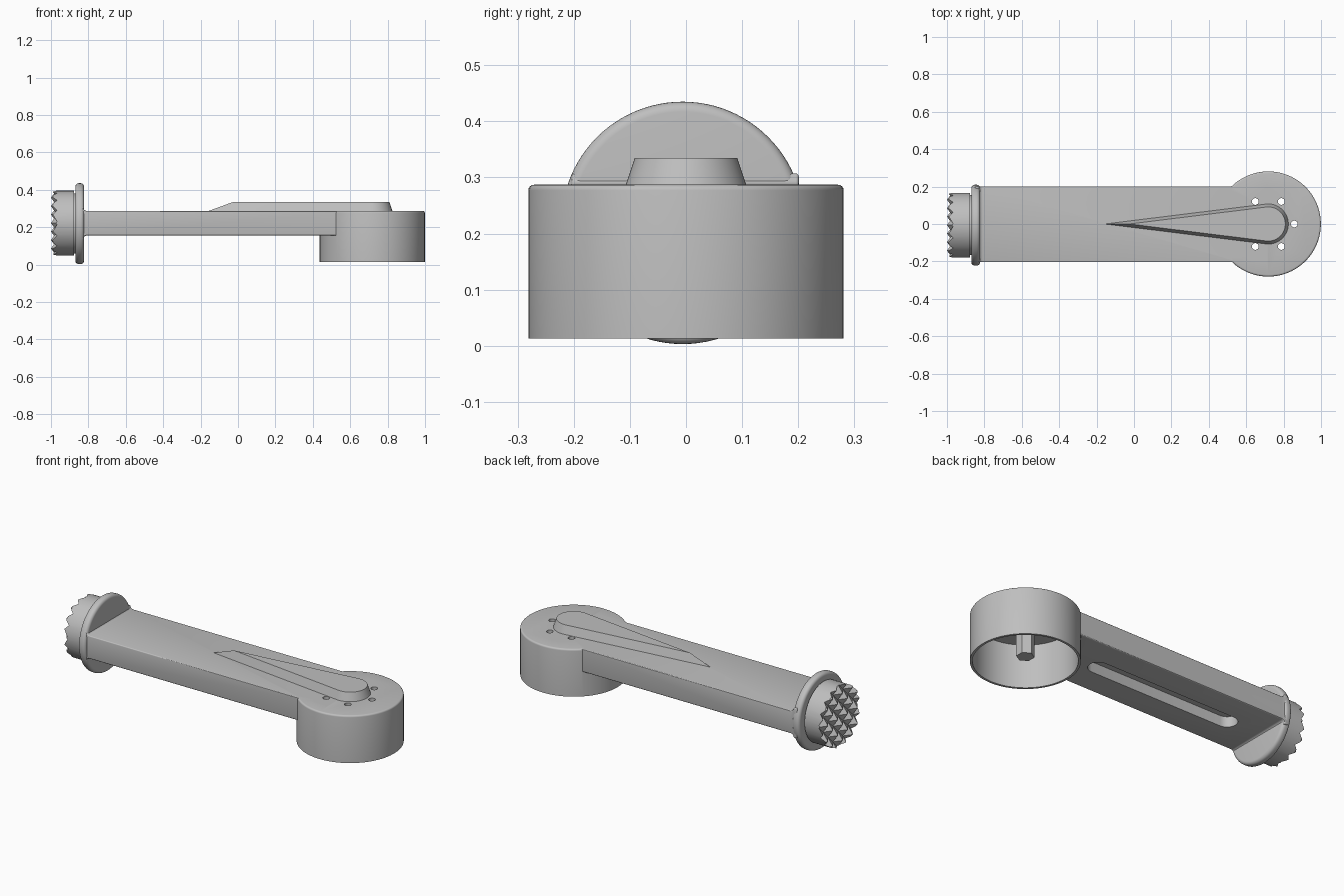
import bpy, bmesh, math
from mathutils import Matrix, Vector

old = bpy.data.objects.get("Cube")
if old:
    bpy.data.objects.remove(old, do_unlink=True)

grey = bpy.data.materials.new("plain grey")
grey.use_nodes = True
COLOUR = (0.52, 0.52, 0.52, 1)
grey.diffuse_color = COLOUR
grey.node_tree.nodes["Principled BSDF"].inputs["Base Color"].default_value = COLOUR


def finish(bm, name):
    bmesh.ops.recalc_face_normals(bm, faces=bm.faces)
    mesh = bpy.data.meshes.new(name)
    bm.to_mesh(mesh)
    bm.free()
    mesh.materials.append(grey)
    obj = bpy.data.objects.new(name, mesh)
    bpy.context.collection.objects.link(obj)
    return obj


def cylinder(name, start, end, radius, sides=96):
    """Closed cylinder between two points."""
    start, end = Vector(start), Vector(end)
    axis = end - start
    turn = axis.to_track_quat('Z', 'Y').to_matrix().to_4x4()
    bm = bmesh.new()
    bmesh.ops.create_cone(bm, cap_ends=True, segments=sides, radius1=radius,
                          radius2=radius, depth=axis.length,
                          matrix=Matrix.Translation((start + end) / 2) @ turn)
    return finish(bm, name)


def prism(name, outline, shift):
    """Extrude a flat outline along a vector."""
    bm = bmesh.new()
    face = bm.faces.new([bm.verts.new(p) for p in outline])
    new = bmesh.ops.extrude_face_region(bm, geom=[face])["geom"]
    bmesh.ops.translate(bm, vec=shift, verts=[v for v in new if isinstance(v, bmesh.types.BMVert)])
    return finish(bm, name)


def apply(obj, mod):
    bpy.context.view_layer.objects.active = obj
    bpy.ops.object.modifier_apply(modifier=mod.name)


def bevel(obj, width, segments=4):
    mod = obj.modifiers.new("round", 'BEVEL')
    mod.width, mod.segments = width, segments
    mod.limit_method, mod.angle_limit = 'ANGLE', math.radians(50)
    apply(obj, mod)


def combine(obj, other, operation):
    mod = obj.modifiers.new("combine", 'BOOLEAN')
    mod.object, mod.operation, mod.solver = other, operation, 'EXACT'
    apply(obj, mod)
    bpy.data.objects.remove(other, do_unlink=True)


def smooth(obj):
    bpy.ops.object.select_all(action='DESELECT')
    obj.select_set(True)
    bpy.context.view_layer.objects.active = obj
    bpy.ops.object.shade_smooth_by_angle(angle=math.radians(30))


CUP_X, TOP, UNDER, RIM = 0.718, 0.287, 0.155, 0.013
AXIS_Y, AXIS_Z = -0.006, 0.219

# Handle bar, flaring in side profile where it meets the flange
flare = [(0.02 * (1 - math.sin(a)), 0.02 * (1 - math.cos(a)))
         for a in (math.radians(15 * i) for i in range(7))]
upper = [(-0.828 + x, TOP + z) for x, z in flare]
lower = [(-0.828 + x, UNDER - z) for x, z in flare]
outline = ([(CUP_X, UNDER), (CUP_X, TOP)] + upper + [(-0.85, TOP + 0.02), (-0.85, UNDER - 0.02)]
           + lower[::-1])
handle = prism("handle", [(x, -0.204, z) for x, z in outline], (0, 0.405, 0))
bevel(handle, 0.008, 3)

# Cup shell: rounded top edge, hollow from below
body = cylinder("handle_and_cup", (CUP_X, 0, RIM), (CUP_X, 0, TOP), 0.281, 128)
bm = bmesh.new()
bm.from_mesh(body.data)
rim = [e for e in bm.edges if all(v.co.z > TOP - 0.01 for v in e.verts)]
bmesh.ops.bevel(bm, geom=rim, offset=0.01, segments=4, profile=0.5, affect='EDGES')
bm.to_mesh(body.data)
bm.free()
combine(body, handle, 'UNION')
combine(body, cylinder("cavity", (CUP_X, 0, -0.1), (CUP_X, 0, 0.262), 0.268, 128), 'DIFFERENCE')

# Five drain holes around the ridge
for i in range(-2, 3):
    a = math.radians(60 * i)
    x, y = CUP_X + 0.139 * math.cos(a), 0.139 * math.sin(a)
    combine(body, cylinder("hole", (x, y, 0.2), (x, y, 0.4), 0.018, 32), 'DIFFERENCE')

# Round-ended slot under the handle
slot = []
for centre, first in ((0.235, -90), (-0.615, 90)):
    for i in range(13):
        a = math.radians(first + 15 * i)
        slot.append((centre + 0.055 * math.cos(a), 0.055 * math.sin(a), 0.1))
combine(body, prism("slot", slot, (0, 0, 0.115)), 'DIFFERENCE')
smooth(body)

# Teardrop ridge with sloping sides
R, TIP = 0.108, 0.88
tangent = math.acos(-R / TIP)
drop = [(-TIP, 0)] + [(R * math.cos(a), R * math.sin(a))
                      for a in (tangent * (i / 16 - 1) for i in range(33))]
bm = bmesh.new()
rings = [[bm.verts.new((CUP_X + x * s, y * s, z)) for x, y in drop]
         for s, z in ((1, TOP - 0.002), (0.845, 0.335))]
for i in range(len(drop)):
    j = (i + 1) % len(drop)
    bm.faces.new((rings[0][i], rings[0][j], rings[1][j], rings[1][i]))
for ring in rings:
    bm.faces.new(ring)
smooth(finish(bm, "teardrop_ridge"))

# Hexagonal peg inside the cup
cylinder("hex_peg", (CUP_X, 0, 0.04), (CUP_X, 0, 0.27), 0.047, 6)

# Flange, neck and head share one axis
def axis_point(x):
    return (x, AXIS_Y, AXIS_Z)

flange = cylinder("flange", axis_point(-0.87), axis_point(-0.823), 0.216)
bevel(flange, 0.018, 5)
smooth(flange)
smooth(cylinder("neck", axis_point(-0.885), axis_point(-0.86), 0.16))

# Pyramid-toothed head: a poked diagonal grid trimmed to a round outline
bm = bmesh.new()
bmesh.ops.create_grid(bm, x_segments=8, y_segments=8, size=0.256)
border = [e for e in bm.edges if e.is_boundary]
cells = list(bm.faces)
tips = bmesh.ops.poke(bm, faces=cells)["verts"]
for v in tips:
    v.co.z += 0.033
wall = bmesh.ops.extrude_edge_only(bm, edges=border)["geom"]
back = [v for v in wall if isinstance(v, bmesh.types.BMVert)]
bmesh.ops.translate(bm, vec=(0, 0, -0.14), verts=back)
bmesh.ops.contextual_create(bm, geom=[e for e in bm.edges if e.is_boundary])
place = (Matrix.Translation((-0.967, AXIS_Y, AXIS_Z + 0.003))
         @ Matrix.Rotation(-math.pi / 2, 4, 'Y') @ Matrix.Rotation(math.pi / 4, 4, 'Z'))
bmesh.ops.transform(bm, matrix=place, verts=bm.verts)
teeth = finish(bm, "teeth")
head = cylinder("toothed_head", (-1.1, AXIS_Y, AXIS_Z + 0.003), (-0.876, AXIS_Y, AXIS_Z + 0.003), 0.173)
combine(head, teeth, 'INTERSECT')
smooth(head)
